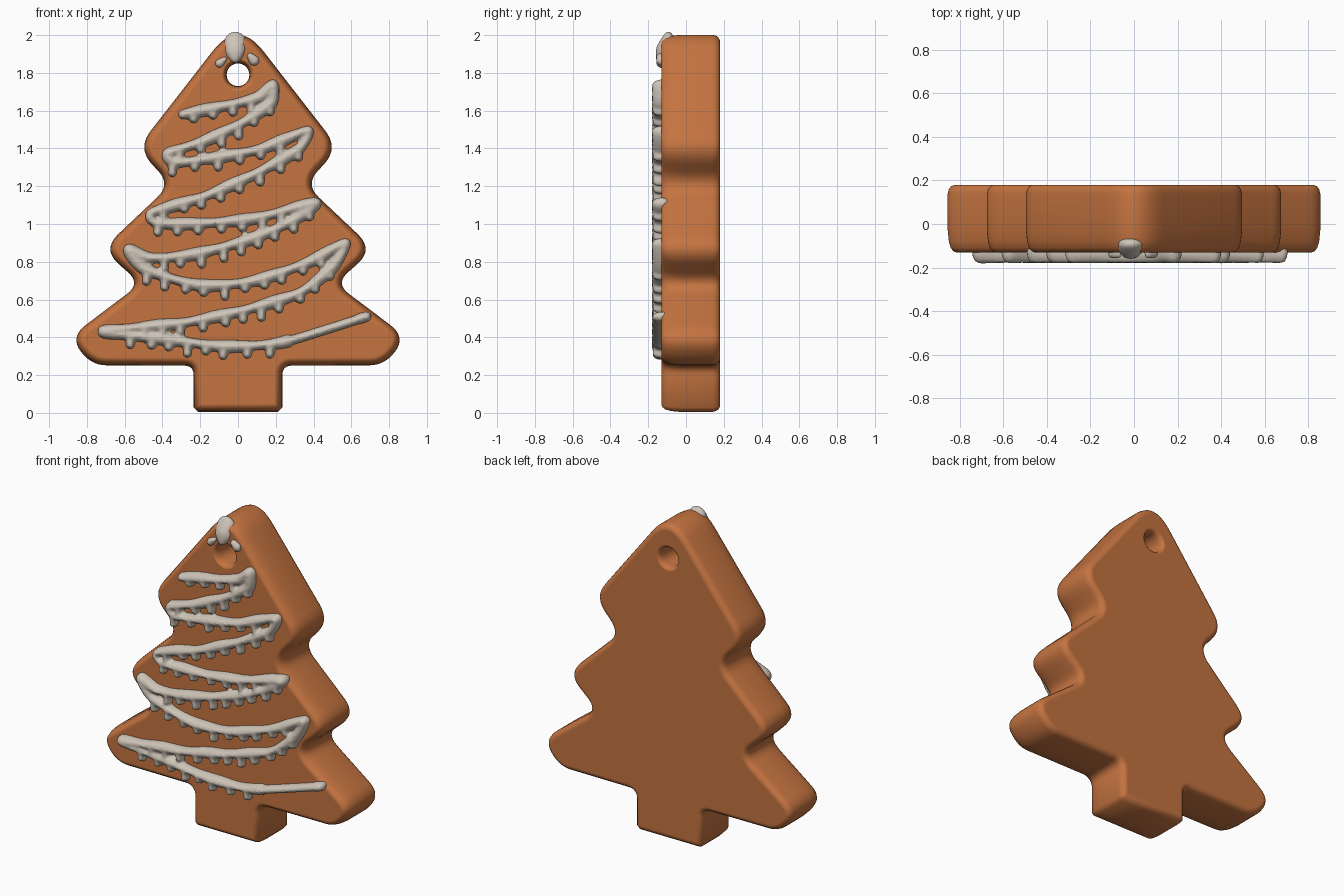
import bpy, bmesh, math, random
from mathutils import Vector

if "Cube" in bpy.data.objects:
    bpy.data.objects.remove(bpy.data.objects["Cube"])

random.seed(4)


def material(name, rgb):
    m = bpy.data.materials.new(name)
    m.diffuse_color = (*rgb, 1)
    m.use_nodes = True
    m.node_tree.nodes["Principled BSDF"].inputs["Base Color"].default_value = m.diffuse_color
    return m


GINGER = material("gingerbread", (0.56, 0.175, 0.052))
ICING = material("icing", (0.62, 0.555, 0.48))


def add_object(name, mesh, mat):
    ob = bpy.data.objects.new(name, mesh)
    bpy.context.collection.objects.link(ob)
    mesh.materials.append(mat)
    return ob


# ---- Cookie outline: right-half corners (x, z, rounding length, segments)
half = [(0, 2.088, .22, 12), (.535, 1.40, .12, 10), (.355, 1.21, .10, 8),
        (.72, .865, .12, 10), (.515, .685, .09, 8), (.90, .395, .12, 10),
        (.765, .252, .07, 6), (.235, .25, .05, 6), (.235, .005, .025, 1)]
corners = half + [(-x, z, d, s) for x, z, d, s in reversed(half[1:])]


def rounded(cs):
    out = []
    for i, (x, z, d, seg) in enumerate(cs):
        p = Vector((x, z))
        a = p + (Vector(cs[i - 1][:2]) - p).normalized() * d
        b = p + (Vector(cs[(i + 1) % len(cs)][:2]) - p).normalized() * d
        for k in range(seg + 1):
            t = k / seg
            out.append(a * (1 - t) ** 2 + p * 2 * t * (1 - t) + b * t * t)
    return out


def inset(pts, dist):
    out = []
    for i, p in enumerate(pts):
        d1 = (p - pts[i - 1]).normalized()
        d2 = (pts[(i + 1) % len(pts)] - p).normalized()
        n1, n2 = Vector((d1.y, -d1.x)), Vector((d2.y, -d2.x))
        out.append(p + (n1 + n2) / (1 + n1.dot(n2)) * dist)
    return out


def circle(r, n=36):
    return [Vector((r * math.cos(math.tau * k / n), 1.79 + r * math.sin(math.tau * k / n)))
            for k in range(n)]


# ---- Cookie body: edge profile (y, inset), softer at the front
profile = [(-.13, .045), (-.13, .038), (-.125, .026), (-.11, .014), (-.08, .005), (-.03, 0),
           (.14, 0), (.16, .005), (.173, .015), (.18, .03), (.18, .038)]
outline = rounded(corners)
bm = bmesh.new()
caps = ([], [])
for loop_at in (lambda d: inset(outline, d), lambda d: circle(.06 + .6 * d)):
    rings = [[bm.verts.new((p.x, y, p.y)) for p in loop_at(d)] for y, d in profile]
    n = len(rings[0])
    for r0, r1 in zip(rings, rings[1:]):
        for k in range(n):
            bm.faces.new((r0[k], r0[(k + 1) % n], r1[(k + 1) % n], r1[k]))
    for cap, ring in zip(caps, (rings[0], rings[-1])):
        cap.extend(bm.edges.get((ring[k], ring[(k + 1) % n])) for k in range(n))
for cap in caps:
    bmesh.ops.triangle_fill(bm, use_beauty=True, use_dissolve=False, edges=cap)
bmesh.ops.recalc_face_normals(bm, faces=bm.faces)
for f in bm.faces:
    f.smooth = True
me = bpy.data.meshes.new("cookie_tree")
bm.to_mesh(me)
bm.free()
add_object("cookie_tree", me, GINGER)

# ---- Icing: chains of overlapping beads fused by a voxel remesh
bm = bmesh.new()
bmesh.ops.create_icosphere(bm, subdivisions=2, radius=1)
BALL_V = [v.co.copy() for v in bm.verts]
BALL_F = [[v.index for v in f.verts] for f in bm.faces]
bm.free()


def icing(name, beads):
    """beads: (x, y, z, radius, depth)"""
    vs, fs = [], []
    for x, y, z, r, dep in beads:
        o = len(vs)
        vs += [(x + v.x * r, y + v.y * dep, z + v.z * r) for v in BALL_V]
        fs += [[o + i for i in f] for f in BALL_F]
    me = bpy.data.meshes.new(name)
    me.from_pydata(vs, [], fs)
    ob = add_object(name, me, ICING)
    rm = ob.modifiers.new("fuse", 'REMESH')
    rm.mode, rm.voxel_size, rm.use_smooth_shade = 'VOXEL', 0.009, True
    sm = ob.modifiers.new("soften", 'SMOOTH')
    sm.factor, sm.iterations = 0.5, 4


def spline(pts, step=.012):
    pts = [Vector(p) for p in pts]
    pts = [pts[0]] + pts + [pts[-1]]
    out = []
    for a, b, c, d in zip(pts, pts[1:], pts[2:], pts[3:]):
        m1, m2 = (c - a) * .35, (d - b) * .35
        n = max(2, int((c - b).length / step))
        for k in range(n):
            t = k / n
            out.append(b * (2*t**3 - 3*t*t + 1) + m1 * (t**3 - 2*t*t + t)
                       + c * (3*t*t - 2*t**3) + m2 * (t**3 - t*t))
    return out + [pts[-1]]


# Zigzag garland centre line (x, z)
garland = [(-.29, 1.58), (-.05, 1.63), (.11, 1.67), (.185, 1.735), (.175, 1.64), (.04, 1.545),
           (-.175, 1.44), (-.365, 1.375), (-.33, 1.325), (-.095, 1.355), (.13, 1.40),
           (.37, 1.495), (.32, 1.395), (.09, 1.265), (-.175, 1.147), (-.455, 1.06),
           (-.43, 1.005), (-.2, 1.003), (.09, 1.03), (.41, 1.11), (.275, 1.01), (.065, .92),
           (-.23, .84), (-.465, .82), (-.575, .86), (-.49, .76), (-.2, .675), (.09, .70),
           (.38, .80), (.57, .90), (.50, .77), (.32, .633), (.01, .538), (-.305, .475),
           (-.71, .43), (-.385, .39), (-.07, .352), (.22, .37), (.485, .447), (.68, .51)]
beads, run, gap, prev = [], 0, .05, None
for p in spline(garland):
    tail = p.y < .5 and p.x > .27
    w = .026 if tail else .031 + .005 * math.sin(p.x * 19 + p.y * 7)
    beads.append((p.x, -.13, p.y, w, .052))
    run += (p - prev).length if prev else 0
    prev = p
    # drips hanging from the lower side, away from the turns
    if run > gap and not tail and abs(p.x) < .62 - .25 * p.y + .06:
        run, gap = 0, random.uniform(.085, .12)
        length = random.uniform(.032, .062)
        for k in range(1, 6):
            beads.append((p.x, -.13, p.y - length * k / 5, .023 + .002 * (k == 5), .05))
icing("icing_garland", beads)

# Large drop wrapping over the tip
drop = []
for k in range(13):
    t = k / 12
    z = 1.875 + .085 * t
    drop.append((-.015, -.128 + .035 * max(0, t - .45) / .55, z, .026 + .036 * math.sin(t * 1.75), .034))
drop.append((-.015, -.095, 1.972, .035, .032))
icing("icing_tip_drop", drop)

# Two small drops beside the hole
for name, x, z, dx, r in (("icing_left_drop", -.098, 1.85, .03, .025),
                          ("icing_right_drop", .085, 1.865, -.022, .03)):
    icing(name, [(x + dx * k / 5, -.13, z + .025 * k / 5, r - .012 * k / 5, .03) for k in range(6)])
